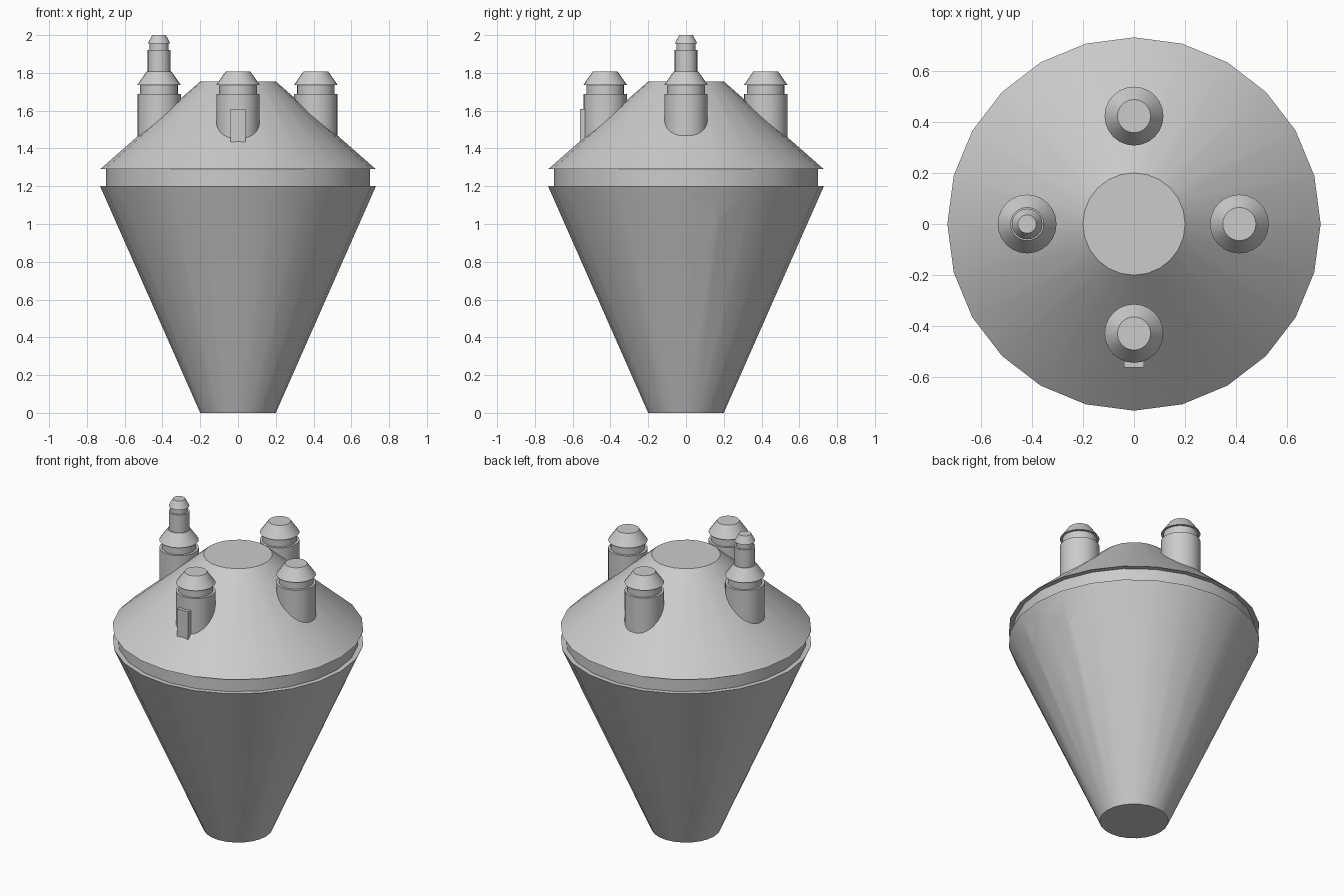
import bpy, bmesh, math

if "Cube" in bpy.data.objects:
    bpy.data.objects.remove(bpy.data.objects["Cube"])

stone = bpy.data.materials.new("plain grey")
stone.diffuse_color = (0.6, 0.6, 0.6, 1)
stone.use_nodes = True
stone.node_tree.nodes["Principled BSDF"].inputs["Base Color"].default_value = stone.diffuse_color


def finish(name, bm):
    """Turn a bmesh into a named, coloured object."""
    bmesh.ops.recalc_face_normals(bm, faces=bm.faces)
    mesh = bpy.data.meshes.new(name)
    bm.to_mesh(mesh)
    bm.free()
    mesh.materials.append(stone)
    obj = bpy.data.objects.new(name, mesh)
    bpy.context.collection.objects.link(obj)
    return obj


def lathe(name, profile, centre=(0, 0), sides=24):
    """Closed solid of revolution from (radius, height) points, flat at both ends."""
    bm = bmesh.new()
    rings = []
    for r, z in profile:
        rings.append([bm.verts.new((centre[0] + r * math.cos(2 * math.pi * i / sides),
                                    centre[1] + r * math.sin(2 * math.pi * i / sides), z))
                      for i in range(sides)])
    for a, b in zip(rings, rings[1:]):
        for i in range(sides):
            j = (i + 1) % sides
            bm.faces.new((a[i], a[j], b[j], b[i]))
    bm.faces.new(rings[0][::-1])
    bm.faces.new(rings[-1])
    return finish(name, bm)


def box(name, lo, hi):
    bm = bmesh.new()
    bmesh.ops.create_cube(bm, size=1)
    for v in bm.verts:
        v.co = [lo[k] if v.co[k] < 0 else hi[k] for k in range(3)]
    return finish(name, bm)


def smooth(obj):
    bpy.ops.object.select_all(action='DESELECT')
    obj.select_set(True)
    bpy.context.view_layer.objects.active = obj
    bpy.ops.object.shade_smooth_by_angle(angle=math.radians(30))


# Tapered lower body and the recessed collar above it
body = lathe("lower_body", [(0.2, 0), (0.73, 1.2), (0.70, 1.2), (0.70, 1.25)])
collar = lathe("collar", [(0.70, 1.19), (0.70, 1.295)])

# Round recess cut into the right side, with a flat back at x = 0.53
bm = bmesh.new()
bmesh.ops.create_cone(bm, cap_ends=True, segments=32, radius1=0.183, radius2=0.183, depth=0.5)
for v in bm.verts:
    x, y, z = v.co
    v.co = (z + 0.53 + 0.25, y, x + 0.95)
cutter = finish("recess_cutter", bm)
cutter.hide_render = True
cut = body.modifiers.new("recess", 'BOOLEAN')
cut.operation = 'DIFFERENCE'
cut.solver = 'EXACT'
cut.object = cutter
bpy.context.view_layer.objects.active = body
bpy.ops.object.modifier_apply(modifier=cut.name)
bpy.data.objects.remove(cutter)

# Slim pointer in the recess
bm = bmesh.new()
tri = [(-0.008, 0.945), (0.008, 0.945), (0, 1.05)]
back = [bm.verts.new((0.525, y, z)) for y, z in tri]
front = [bm.verts.new((0.54, y, z)) for y, z in tri]
bm.faces.new(back)
bm.faces.new(front)
for i in range(3):
    j = (i + 1) % 3
    bm.faces.new((back[i], back[j], front[j], front[i]))
finish("pointer", bm)

# Conical roof with a flat top
roof = lathe("roof", [(0.73, 1.29), (0.2, 1.755)])

# Four small turrets standing on the roof; the left one carries a second stage
turret = [(0.115, 1.38), (0.115, 1.687), (0.1, 1.687), (0.1, 1.737),
          (0.115, 1.737), (0.065, 1.808)]
upper = [(0.06, 1.79), (0.06, 1.922), (0.05, 1.922), (0.05, 1.955),
         (0.06, 1.955), (0.036, 2.0)]
places = {"right": (0.412, 0), "left": (-0.418, 0), "front": (0, -0.428), "back": (0, 0.422)}
parts = [body, collar, roof]
for side, centre in places.items():
    parts.append(lathe(side + "_turret", turret, centre))
parts.append(lathe("left_turret_upper_stage", upper, places["left"]))

# Small block at the foot of the front turret
box("front_turret_block", (-0.04, -0.562, 1.40), (0.04, -0.5, 1.61))

for part in parts:
    smooth(part)
